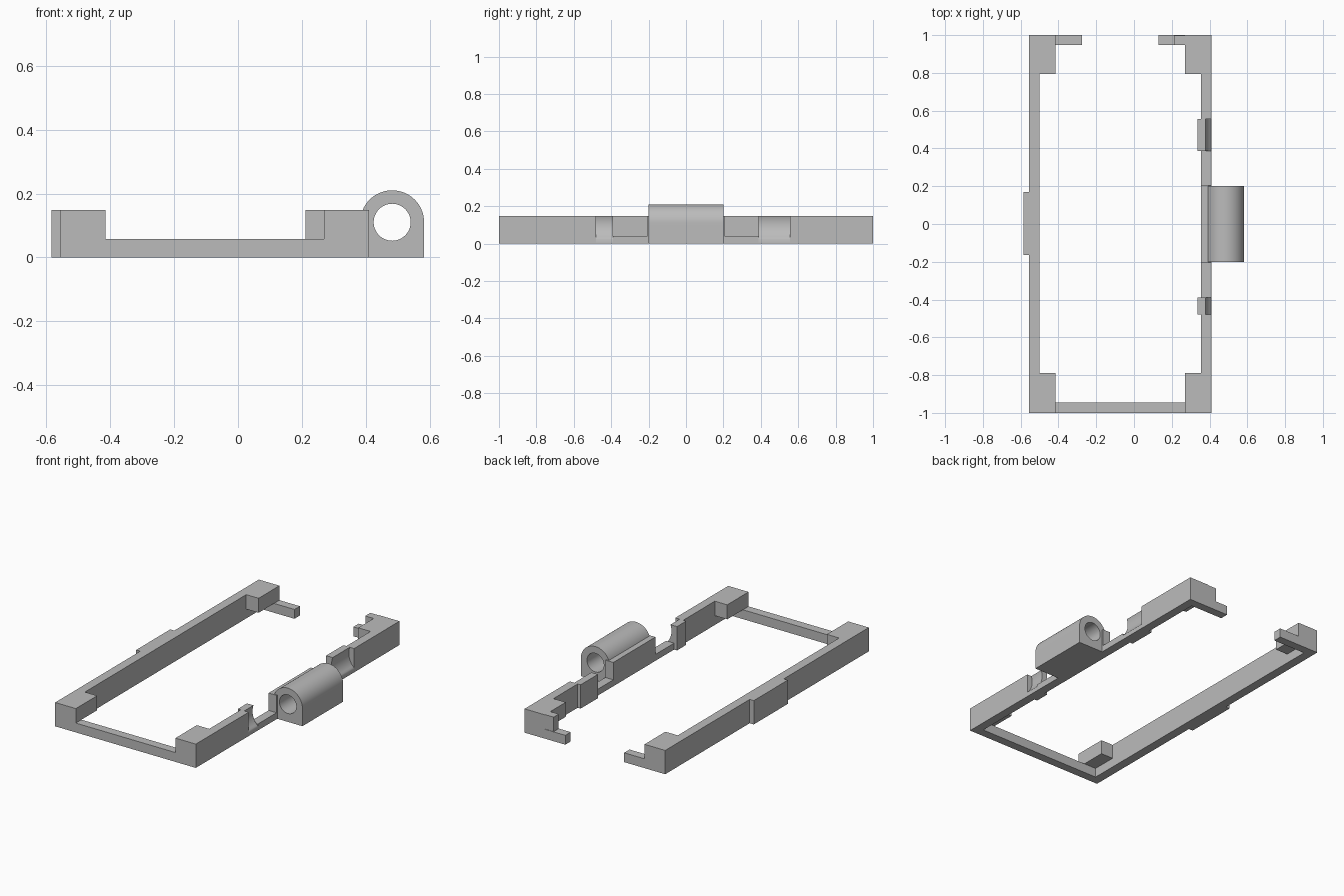
import bpy, bmesh
from math import cos, sin, asin, pi, radians
from mathutils import Vector

old = bpy.data.objects.get("Cube")
if old:
    bpy.data.objects.remove(old, do_unlink=True)

grey = bpy.data.materials.new("plain_grey")
grey.use_nodes = True
grey.diffuse_color = (0.5, 0.5, 0.5, 1)
grey.node_tree.nodes["Principled BSDF"].inputs["Base Color"].default_value = (0.5, 0.5, 0.5, 1)

TOP, LOW = 0.148, 0.058            # full wall height, crossbar height
OUT_L, IN_L = -0.557, -0.5         # left-hand wall in the plan
IN_R, OUT_R = 0.355, 0.41          # hinge-side wall
BLOCK_L, BLOCK_R = -0.415, 0.27    # inner edges of the corner blocks
PIN_X, PIN_Z = 0.483, 0.11         # hinge axis


def prism(name, points, offset):
    """Extrude a closed polygon of 3D points along an offset."""
    bm = bmesh.new()
    face = bm.faces.new([bm.verts.new(p) for p in points])
    new = bmesh.ops.extrude_face_region(bm, geom=[face])["geom"]
    bmesh.ops.translate(bm, vec=Vector(offset),
                        verts=[g for g in new if isinstance(g, bmesh.types.BMVert)])
    bmesh.ops.recalc_face_normals(bm, faces=bm.faces)
    mesh = bpy.data.meshes.new(name)
    bm.to_mesh(mesh)
    bm.free()
    mesh.materials.append(grey)
    obj = bpy.data.objects.new(name, mesh)
    bpy.context.collection.objects.link(obj)
    return obj


def box(name, x0, x1, y0, y1, z0, z1):
    return prism(name, [(x0, y0, z0), (x1, y0, z0), (x1, y1, z0), (x0, y1, z0)],
                 (0, 0, z1 - z0))


def along_y(name, profile, y0, y1):
    return prism(name, [(x, y0, z) for x, z in profile], (0, y1 - y0, 0))


def arc(radius, start, end, steps):
    """Points round the hinge axis."""
    angles = [start + (end - start) * i / steps for i in range(steps + 1)]
    return [(PIN_X + radius * cos(a), PIN_Z + radius * sin(a)) for a in angles]


def smooth(obj):
    bpy.ops.object.select_all(action='DESELECT')
    obj.select_set(True)
    bpy.context.view_layer.objects.active = obj
    bpy.ops.object.shade_smooth_by_angle(angle=radians(30))


# Long walls
box("left_wall", OUT_L, IN_L, -1, 1, 0, TOP)
box("side_pad", -0.585, OUT_L, -0.165, 0.17, 0, TOP)
box("hinge_wall_front", IN_R, OUT_R, -1, -0.48, 0, TOP)
box("hinge_wall_back", IN_R, OUT_R, 0.555, 1, 0, TOP)
side = [(-0.39, 0), (0.387, 0), (0.387, 0.04), (0.207, 0.04),
        (0.207, TOP), (-0.207, TOP), (-0.207, 0.04), (-0.39, 0.04)]
prism("hinge_wall_middle", [(IN_R, y, z) for y, z in side], (OUT_R - IN_R, 0, 0))

# Front crossbar and the two short stubs at the open back
box("front_crossbar", IN_L, IN_R, -1, -0.945, 0, LOW)
box("back_stub_outer", IN_L, -0.275, 0.947, 1, 0, LOW)
box("back_stub_hinge", 0.13, IN_R, 0.947, 1, 0, LOW)
box("back_post", 0.212, BLOCK_R, 0.947, 0.997, LOW, TOP)

# Raised corner blocks
for end, y0, y1 in (("front", -1, -0.79), ("back", 0.795, 1)):
    box(end + "_outer_block", IN_L, BLOCK_L, y0, y1, LOW, TOP)
    box(end + "_hinge_block", BLOCK_R, IN_R, y0, y1, LOW, TOP)

# Scooped guards on either side of the hinge
R = 0.11
upper = pi - asin((TOP - PIN_Z) / R)
lower = pi + asin((PIN_Z - 0.024) / R)
scoop = arc(R, lower, upper, 14)
scoop = [(min(x, OUT_R), z) for x, z in scoop]
guard = [(0.335, 0), (OUT_R, 0)] + scoop + [(0.335, TOP)]
for end, y0, y1 in (("front", -0.48, -0.39), ("back", 0.387, 0.557)):
    smooth(along_y(end + "_scooped_guard", guard, y0, y1))

# Hinge barrel with a bored hole
BARREL = 0.1
barrel = [(OUT_R, 0), (PIN_X + BARREL, 0)]
barrel += arc(BARREL, 0, pi - asin((TOP - PIN_Z) / BARREL), 36) + [(OUT_R, TOP)]
hinge = along_y("hinge_barrel", barrel, -0.2, 0.2)
cutter = along_y("hole_cutter", arc(0.058, 0, 2 * pi, 48)[:-1], -0.3, 0.3)
cutter.hide_render = True
bore = hinge.modifiers.new("bore", 'BOOLEAN')
bore.operation = 'DIFFERENCE'
bore.solver = 'EXACT'
bore.object = cutter
bpy.context.view_layer.objects.active = hinge
bpy.ops.object.modifier_apply(modifier=bore.name)
bpy.data.objects.remove(cutter, do_unlink=True)
smooth(hinge)
